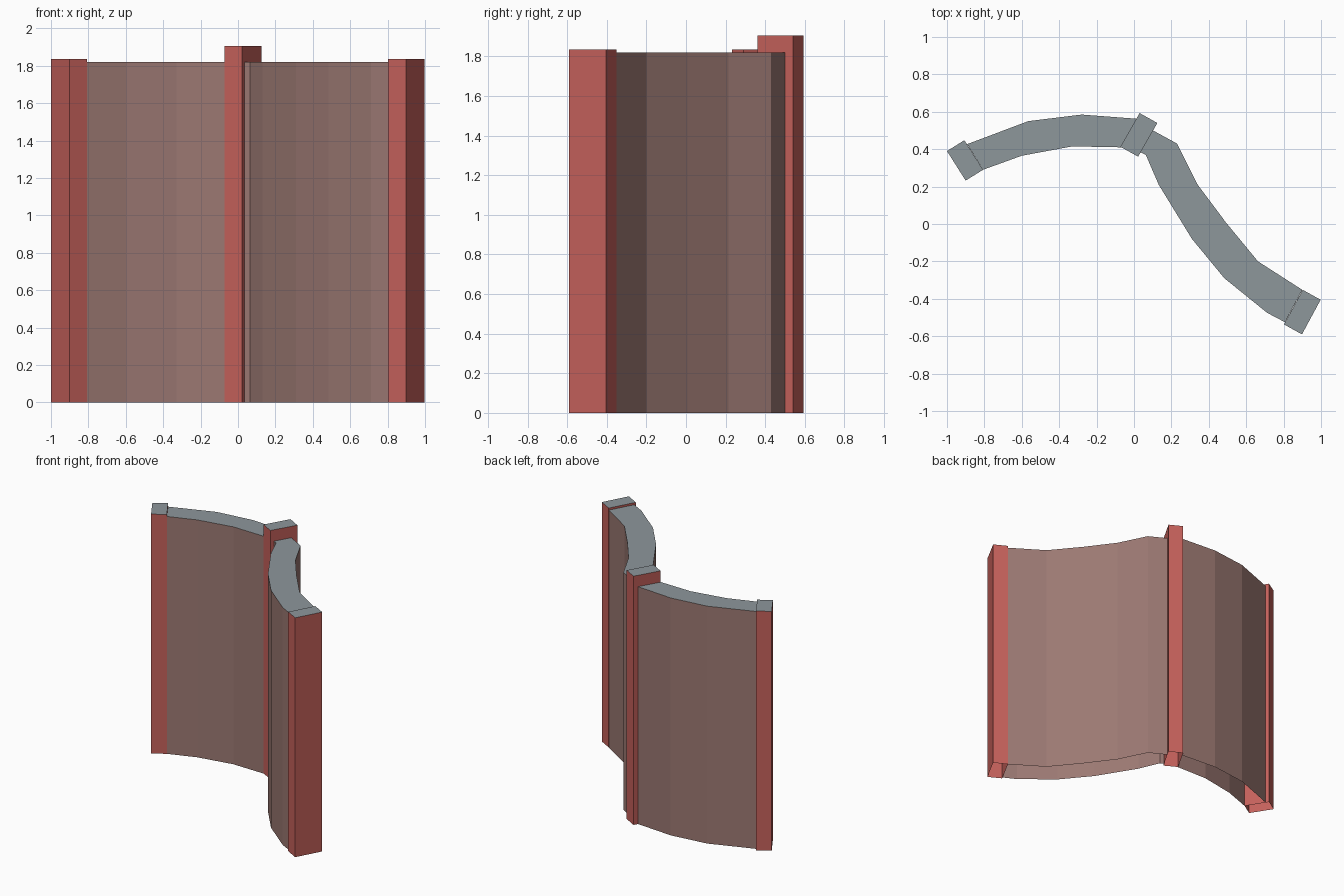
import bpy

if "Cube" in bpy.data.objects:
    bpy.data.objects.remove(bpy.data.objects["Cube"])


def material(name, rgb):
    m = bpy.data.materials.new(name)
    m.diffuse_color = (*rgb, 1)
    m.use_nodes = True
    m.node_tree.nodes["Principled BSDF"].inputs["Base Color"].default_value = m.diffuse_color
    return m


grey = material("cap_grey", (0.27, 0.31, 0.33))
red = material("post_red", (0.56, 0.12, 0.105))
brown = material("panel_brown", (0.33, 0.19, 0.17))


def extrude_outline(name, outline, height, side_mat, open_edges=()):
    """Extrude a counter-clockwise plan outline; the underside stays open."""
    n = len(outline)
    verts = [(x, y, z) for z in (0, height) for x, y in outline]
    faces = [(i, (i + 1) % n, n + (i + 1) % n, n + i)
             for i in range(n) if i not in open_edges]
    faces.append(tuple(range(n, 2 * n)))
    mesh = bpy.data.meshes.new(name)
    mesh.from_pydata(verts, [], faces)
    mesh.materials.append(side_mat)
    mesh.materials.append(grey)
    mesh.polygons[len(faces) - 1].material_index = 1
    obj = bpy.data.objects.new(name, mesh)
    bpy.context.collection.objects.link(obj)
    return obj


def wall(name, front, back):
    """Curved panel between two plan curves, open where it meets the posts."""
    outline = front + back[::-1]
    ends = (len(front) - 1, len(outline) - 1)
    extrude_outline(name, outline, 1.82, brown, ends)


# Posts, turned to follow the wall
extrude_outline("left_post", [(-1, 0.39), (-0.9, 0.232), (-0.807, 0.29), (-0.907, 0.448)], 1.835, red)
extrude_outline("middle_post", [(-0.073, 0.413), (0.022, 0.36), (0.125, 0.54), (0.03, 0.593)], 1.907, red)
extrude_outline("right_post", [(0.802, -0.537), (0.898, -0.59), (0.998, -0.405), (0.902, -0.352)], 1.835, red)

# Curved wall panels
wall("left_wall",
     [(-0.807, 0.29), (-0.6, 0.365), (-0.33, 0.415), (-0.071, 0.41)],
     [(-0.892, 0.427), (-0.565, 0.55), (-0.28, 0.585), (0.012, 0.563)])
wall("right_wall",
     [(0.035, 0.383), (0.063, 0.37), (0.132, 0.21), (0.31, -0.08),
      (0.483, -0.29), (0.712, -0.475), (0.807, -0.525)],
     [(0.102, 0.5), (0.23, 0.43), (0.337, 0.215), (0.49, 0.01),
      (0.663, -0.2), (0.9, -0.352)])
